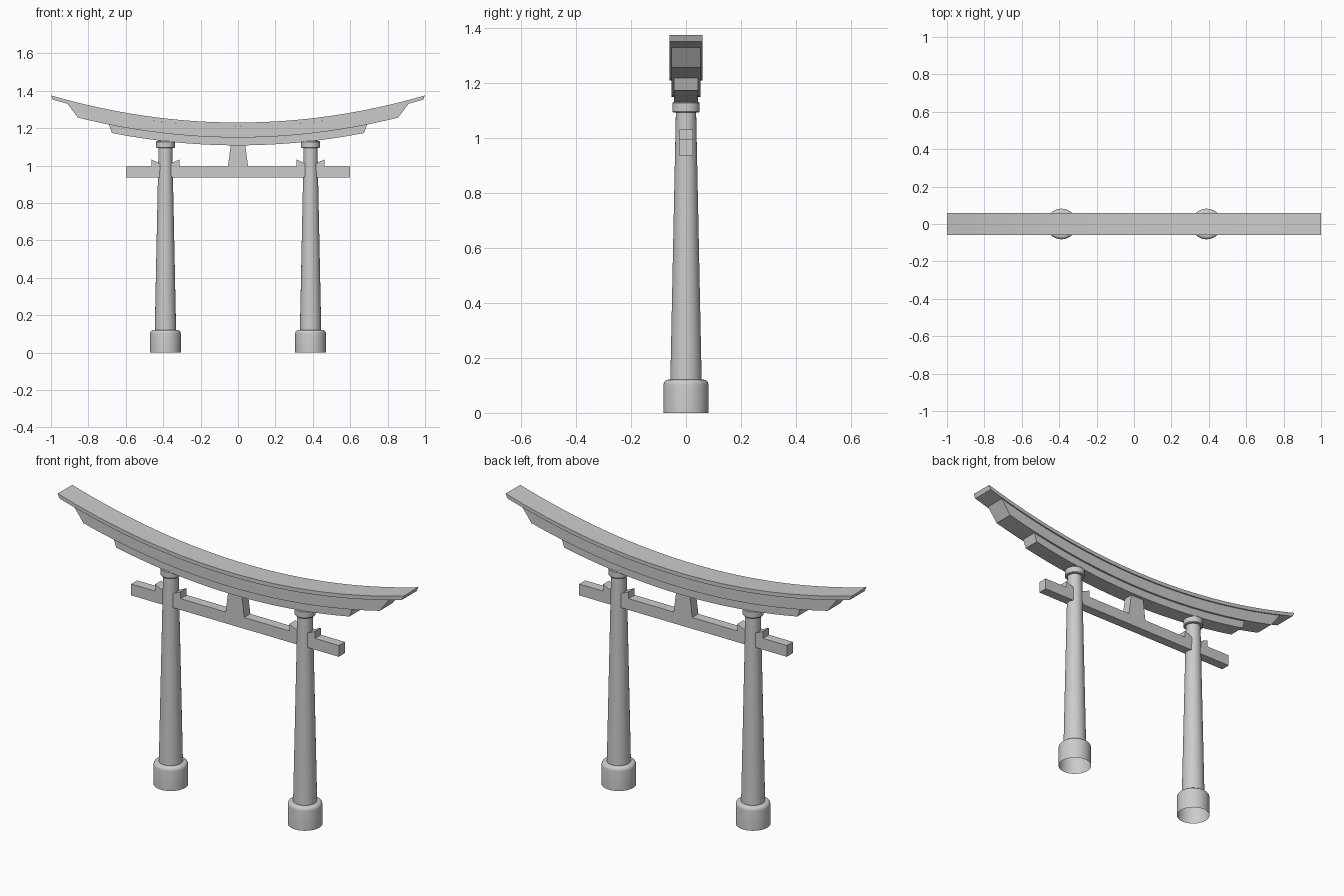
import bpy, math

if "Cube" in bpy.data.objects:
    bpy.data.objects.remove(bpy.data.objects["Cube"])

CURVE = 0.145     # rise of the roof curve from centre to x = 1
POST_X = 0.388


def make_object(name, verts, faces, smooth=False):
    mesh = bpy.data.meshes.new(name)
    mesh.from_pydata(verts, [], faces)
    mesh.update()
    ob = bpy.data.objects.new(name, mesh)
    bpy.context.collection.objects.link(ob)
    if smooth:
        bpy.ops.object.select_all(action='DESELECT')
        ob.select_set(True)
        bpy.context.view_layer.objects.active = ob
        bpy.ops.object.shade_smooth_by_angle(angle=math.radians(35))
    return ob


def prism(name, outline, half_y):
    """Extrude a counter-clockwise x-z outline through y."""
    n = len(outline)
    verts = [(x, -half_y, z) for x, z in outline] + [(x, half_y, z) for x, z in outline]
    faces = [tuple(range(n)), tuple(reversed(range(n, 2 * n)))]
    faces += [(i, i + n, (i + 1) % n + n, (i + 1) % n) for i in range(n)]
    return make_object(name, verts, faces)


def curved_beam(name, z_bottom, z_top, x_bottom, x_top, half_y, n=32):
    """Upward-curving beam with slanted ends, built as a strip of sections."""
    verts, faces = [], []
    for i in range(n + 1):
        t = 2 * i / n - 1
        xb, xt = t * x_bottom, t * x_top
        zb, zt = z_bottom + CURVE * xb * xb, z_top + CURVE * xt * xt
        verts += [(xb, -half_y, zb), (xb, half_y, zb), (xt, half_y, zt), (xt, -half_y, zt)]
    for i in range(n):
        a, b = 4 * i, 4 * i + 4
        for k in range(4):
            m = (k + 1) % 4
            faces.append((a + k, a + m, b + m, b + k))
    faces += [(3, 2, 1, 0), tuple(range(4 * n, 4 * n + 4))]
    return make_object(name, verts, faces, True)


def lathe(name, cx, profile, n=40):
    """Revolve an (r, z) profile around a vertical axis at x = cx, open ends."""
    verts = [(cx + r * math.cos(2 * math.pi * j / n), r * math.sin(2 * math.pi * j / n), z)
             for r, z in profile for j in range(n)]
    faces = [(i * n + j, i * n + (j + 1) % n, (i + 1) * n + (j + 1) % n, (i + 1) * n + j)
             for i in range(len(profile) - 1) for j in range(n)]
    return make_object(name, verts, faces, True)


# Three stacked roof beams
curved_beam("roof_cap", 1.21, 1.23, 0.99, 1.0, 0.06)
curved_beam("upper_lintel", 1.15, 1.21, 0.856, 0.912, 0.053)
curved_beam("lower_lintel", 1.108, 1.15, 0.674, 0.69, 0.043)

# Straight tie beam and the tapered strut above it
prism("tie_beam", [(-0.6, 0.937), (0.6, 0.937), (0.6, 0.996), (-0.6, 0.996)], 0.025)
prism("centre_strut", [(-0.054, 0.995), (0.054, 0.995), (0.038, 1.115), (-0.038, 1.115)], 0.025)

for side, s in (("left", -1), ("right", 1)):
    cx = s * POST_X
    # Round foot, open underneath, with a rounded shoulder
    foot = [(0.082, 0), (0.082, 0.102)]
    foot += [(0.064 + 0.018 * math.cos(a), 0.103 + 0.018 * math.sin(a))
             for a in (math.pi / 8 * k for k in range(1, 5))]
    lathe(side + "_foot", cx, foot + [(0.05, 0.121)])
    # Tapered post and the collar under the lintel
    lathe(side + "_post", cx, [(0.057, 0.12), (0.037, 1.09), (0.037, 1.15)])
    lathe(side + "_collar", cx, [(0.036, 1.093), (0.047, 1.093), (0.05, 1.097),
                                 (0.05, 1.127), (0.047, 1.131), (0.036, 1.131)])
    # Wedges either side of the post
    for label, d in (("left", -1), ("right", 1)):
        pts = [(cx + d * 0.03, 0.995), (cx + d * 0.074, 0.995),
               (cx + d * 0.074, 1.032), (cx + d * 0.03, 1.012)]
        prism(f"{side}_post_{label}_wedge", pts if d > 0 else pts[::-1], 0.025)
